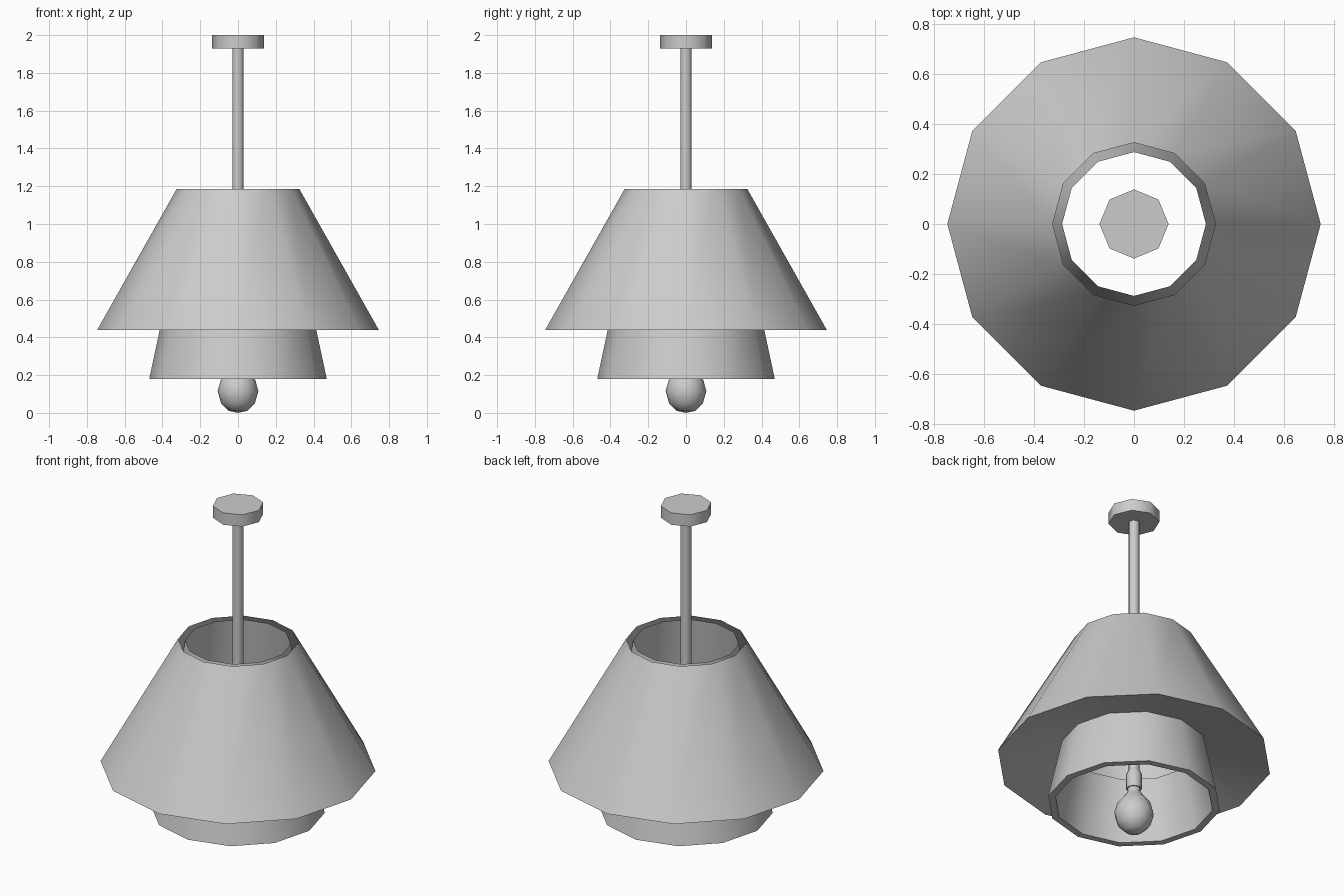
import bpy, bmesh, math

if "Cube" in bpy.data.objects:
    bpy.data.objects.remove(bpy.data.objects["Cube"])


def lathe(name, profile, sides, closed=False, angle=40):
    """Revolve (radius, z) points, listed bottom to top on the outside, around z."""
    bm = bmesh.new()
    rings = []
    for r, z in profile:
        if r == 0:
            rings.append([bm.verts.new((0, 0, z))] * sides)
        else:
            rings.append([bm.verts.new((r * math.cos(2 * math.pi * i / sides),
                                        r * math.sin(2 * math.pi * i / sides), z))
                          for i in range(sides)])
    pairs = list(zip(rings, rings[1:]))
    if closed:
        pairs.append((rings[-1], rings[0]))
    for a, b in pairs:
        for i in range(sides):
            j = (i + 1) % sides
            bm.faces.new(list(dict.fromkeys((a[i], a[j], b[j], b[i]))))
    mesh = bpy.data.meshes.new(name)
    bm.to_mesh(mesh)
    bm.free()
    ob = bpy.data.objects.new(name, mesh)
    bpy.context.collection.objects.link(ob)
    bpy.ops.object.select_all(action='DESELECT')
    ob.select_set(True)
    bpy.context.view_layer.objects.active = ob
    bpy.ops.object.shade_smooth_by_angle(angle=math.radians(angle))
    return ob


def cylinder(name, r, z0, z1, sides, angle=50):
    return lathe(name, [(0, z0), (r, z0), (r, z1), (0, z1)], sides, angle=angle)


# ceiling plate and hanging rod
cylinder("ceiling_plate", 0.138, 1.93, 2.0, 8)
cylinder("hanging_rod", 0.03, 0.37, 1.94, 8)

# wide outer shade: liner, shallow underside and outer cone, open slot at the top
lathe("outer_shade", [(0.287, 1.18), (0.39, 0.53), (0.745, 0.44), (0.325, 1.185)], 12)

# thick-walled inner shade, open at both ends
lathe("inner_shade", [(0.47, 0.18), (0.395, 0.53), (0.353, 0.53), (0.43, 0.18)],
      12, closed=True)

# lamp socket and bulb
lathe("lamp_socket", [(0, 0.27), (0.043, 0.27), (0.043, 0.36), (0.03, 0.39), (0, 0.39)],
      8, angle=50)
lathe("bulb", [(0, 0), (0.05, 0.011), (0.09, 0.052), (0.108, 0.115), (0.092, 0.172),
               (0.055, 0.22), (0.035, 0.25), (0.035, 0.275)], 12, angle=60)
